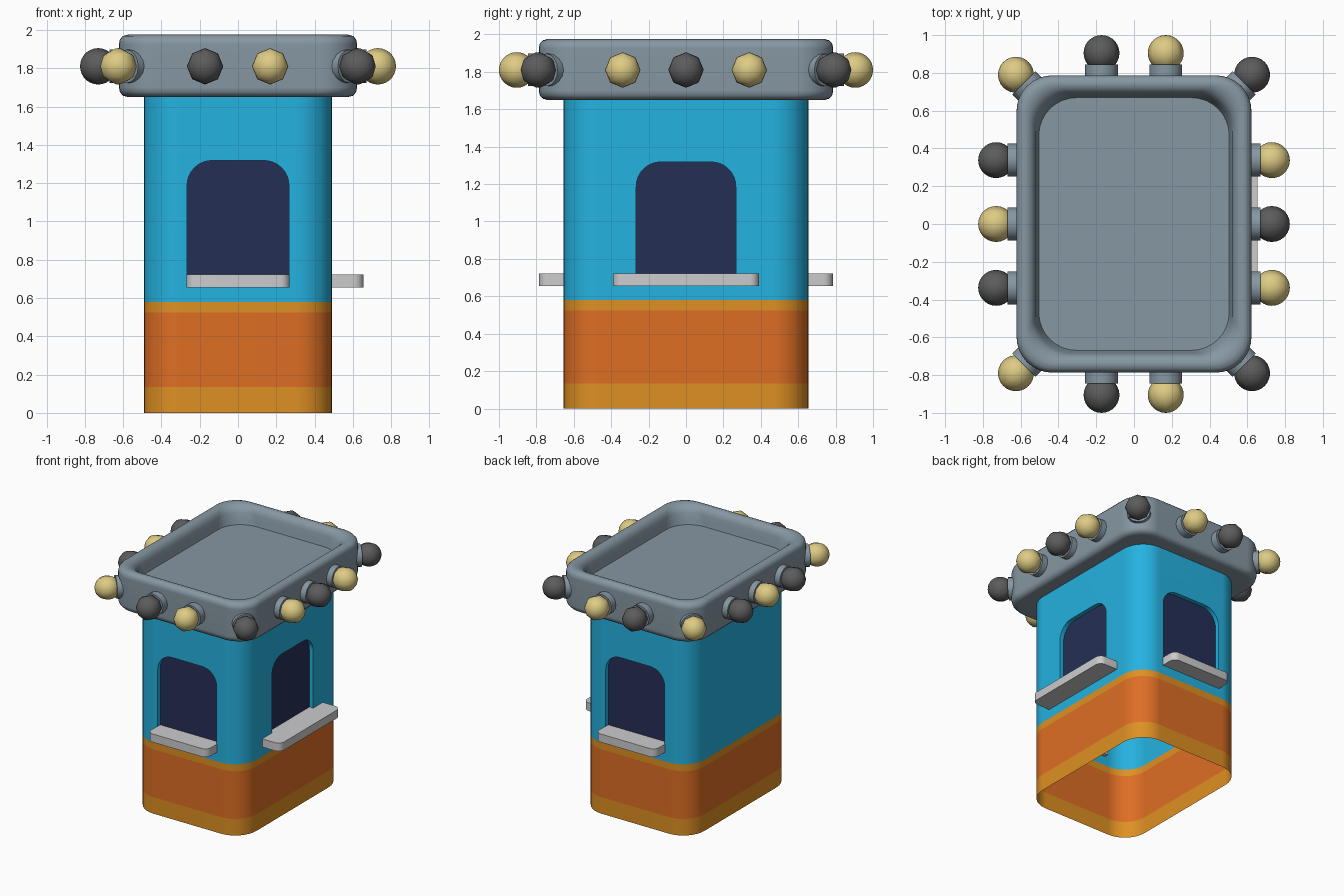
import bpy, bmesh, math
from mathutils import Vector, Matrix

if "Cube" in bpy.data.objects:
    bpy.data.objects.remove(bpy.data.objects["Cube"])


def material(name, r, g, b):
    lin = [((c / 255 + 0.055) / 1.055) ** 2.4 for c in (r, g, b)]
    m = bpy.data.materials.new(name)
    m.diffuse_color = (*lin, 1)
    m.use_nodes = True
    m.node_tree.nodes["Principled BSDF"].inputs["Base Color"].default_value = m.diffuse_color
    return m


BLUE = material("sky_blue", 37, 178, 224)
ORANGE = material("orange", 222, 110, 36)
AMBER = material("amber", 222, 144, 35)
NAVY = material("navy_glass", 37, 47, 86)
SHELF = material("light_grey", 204, 204, 206)
ROOF = material("slate_grey", 134, 151, 162)
DARK = material("dark_bulb", 92, 92, 92)
GOLD = material("gold_bulb", 222, 203, 132)


def rounded(hx, hy, r, z, n=8):
    """Ring of points round a rounded rectangle."""
    pts = []
    for k, (sx, sy) in enumerate([(1, 1), (-1, 1), (-1, -1), (1, -1)]):
        for i in range(n + 1):
            a = math.radians(90 * k + 90 * i / n)
            pts.append((sx * (hx - r) + r * math.cos(a), sy * (hy - r) + r * math.sin(a), z))
    return pts


def finish(bm, name, mats, angle=30):
    bmesh.ops.recalc_face_normals(bm, faces=bm.faces[:])
    me = bpy.data.meshes.new(name)
    bm.to_mesh(me)
    bm.free()
    ob = bpy.data.objects.new(name, me)
    bpy.context.collection.objects.link(ob)
    for m in mats:
        me.materials.append(m)
    if angle:
        smooth(ob, angle)
    return ob


def activate(ob):
    bpy.ops.object.select_all(action='DESELECT')
    ob.select_set(True)
    bpy.context.view_layer.objects.active = ob


def smooth(ob, angle):
    activate(ob)
    bpy.ops.object.shade_smooth_by_angle(angle=math.radians(angle))


def loft(name, rings, mats, angle=30):
    """Closed solid through a list of equal-length rings."""
    bm = bmesh.new()
    vs = [[bm.verts.new(p) for p in ring] for ring in rings]
    n = len(vs[0])
    for a, b in zip(vs, vs[1:]):
        for i in range(n):
            j = (i + 1) % n
            bm.faces.new((a[i], a[j], b[j], b[i]))
    bm.faces.new(vs[0][::-1])
    bm.faces.new(vs[-1])
    return finish(bm, name, mats, angle)


HX, HY, TOP = 0.492, 0.655, 1.66
DEPTH = 0.035

# Booth walls, with loops where the colours change
body = loft("booth_walls", [rounded(HX, HY, 0.19, z) for z in (0, 0.135, 0.525, 0.58, TOP)],
            [BLUE, ORANGE, AMBER, NAVY], 0)

# Window recesses in the front, back and right walls
SIDES = [("front", -90, HY, 0.27), ("back", 90, HY, 0.27), ("right", 0, HX, 0.39)]
for side, turn, dist, _ in SIDES:
    r, w, top = 0.13, 0.266, 1.318
    outline = [(-w, 0.68), (w, 0.68)]
    for s, start in ((1, 0), (-1, 90)):
        for i in range(9):
            a = math.radians(start + 90 * i / 8)
            outline.append((s * (w - r) + r * math.cos(a), top - r + r * math.sin(a)))
    cut = loft("cutter_" + side, [[(x, y, z) for y, z in outline]
               for x in (dist - DEPTH, dist + 0.1)], [], 0)
    cut.data.transform(Matrix.Rotation(math.radians(turn), 4, 'Z'))
    cut.hide_render = True
    mod = body.modifiers.new("recess", 'BOOLEAN')
    mod.operation, mod.solver, mod.object = 'DIFFERENCE', 'EXACT', cut
    activate(body)
    bpy.ops.object.modifier_apply(modifier=mod.name)
    bpy.data.objects.remove(cut)

# Open the booth at both ends and colour the bands and panes
bm = bmesh.new()
bm.from_mesh(body.data)
ends = [f for f in bm.faces if abs(f.normal.z) > 0.9
        and (f.calc_center_median().z < 0.01 or f.calc_center_median().z > TOP - 0.01)]
bmesh.ops.delete(bm, geom=ends, context='FACES')
for f in bm.faces:
    c, n = f.calc_center_median(), f.normal
    f.material_index = 0
    if c.z < 0.135:
        f.material_index = 2
    elif c.z < 0.525:
        f.material_index = 1
    elif c.z < 0.58:
        f.material_index = 2
    elif ((abs(n.y) > 0.999 and abs(abs(c.y) - HY + DEPTH) < 0.005)
          or (abs(n.x) > 0.999 and abs(abs(c.x) - HX + DEPTH) < 0.005)):
        f.material_index = 3
bm.to_mesh(body.data)
bm.free()
smooth(body, 30)
body.modifiers.new("even_shading", 'WEIGHTED_NORMAL').keep_sharp = True

# Counter shelves with rounded outer corners
for side, turn, dist, w in SIDES:
    out, r = (0.655 if side == "right" else 0.785), 0.05
    plan = [(dist - 0.034, -w)]
    for s, start in ((-1, -90), (1, 0)):
        for i in range(7):
            a = math.radians(start + 90 * i / 6)
            plan.append((out - r + r * math.cos(a), s * (w - r) + r * math.sin(a)))
    plan.append((dist - 0.034, w))
    shelf = loft(side + "_shelf", [[(x, y, z) for x, y in plan] for z in (0.655, 0.722)], [SHELF])
    shelf.data.transform(Matrix.Rotation(math.radians(turn), 4, 'Z'))

# Roof tray: rounded rim with a sunken floor (inset, height, corner radius)
profile = [(0.15, 1.65, 0.17), (0.045, 1.65, 0.17), (0.02, 1.657, 0.18), (0.005, 1.675, 0.19),
           (0, 1.70, 0.19), (0, 1.925, 0.19), (0.005, 1.95, 0.19), (0.02, 1.968, 0.18),
           (0.045, 1.975, 0.17), (0.07, 1.968, 0.17), (0.09, 1.95, 0.18), (0.102, 1.92, 0.19),
           (0.11, 1.87, 0.2), (0.118, 1.835, 0.2)]
roof = loft("roof_tray", [rounded(0.622 - d, 0.787 - d, r, z) for d, z, r in profile], [ROOF], 40)
roof.modifiers.new("even_shading", 'WEIGHTED_NORMAL').keep_sharp = True

# Bulbs on short sockets around the rim: x, y, outward direction, colour
R, Z = 0.095, 1.81
bulbs = []
for s in (-1, 1):
    bulbs += [(-0.172, s * 0.905, (0, s), DARK), (0.168, s * 0.905, (0, s), GOLD)]
    for y in (-0.338, 0, 0.338):
        bulbs.append((s * 0.73, y, (s, 0), GOLD if (s > 0) == (y != 0) else DARK))
    for t in (-1, 1):
        bulbs.append((s * 0.625, t * 0.79, (s, t), DARK if s > 0 else GOLD))

for k, (x, y, d, colour) in enumerate(bulbs):
    d = Vector((*d, 0)).normalized()
    turn = d.to_track_quat('Z', 'Y').to_matrix().to_4x4()
    pos = Vector((x, y, Z))
    bm = bmesh.new()
    bmesh.ops.create_uvsphere(bm, u_segments=8, v_segments=14, radius=R,
                              matrix=Matrix.Translation(pos) @ turn)
    finish(bm, f"bulb_{k + 1}", [colour], 60)
    bm = bmesh.new()
    bmesh.ops.create_cone(bm, cap_ends=True, segments=16, radius1=0.087, radius2=0.087, depth=0.1,
                          matrix=Matrix.Translation(pos - d * 0.11) @ turn)
    finish(bm, f"socket_{k + 1}", [ROOF])
